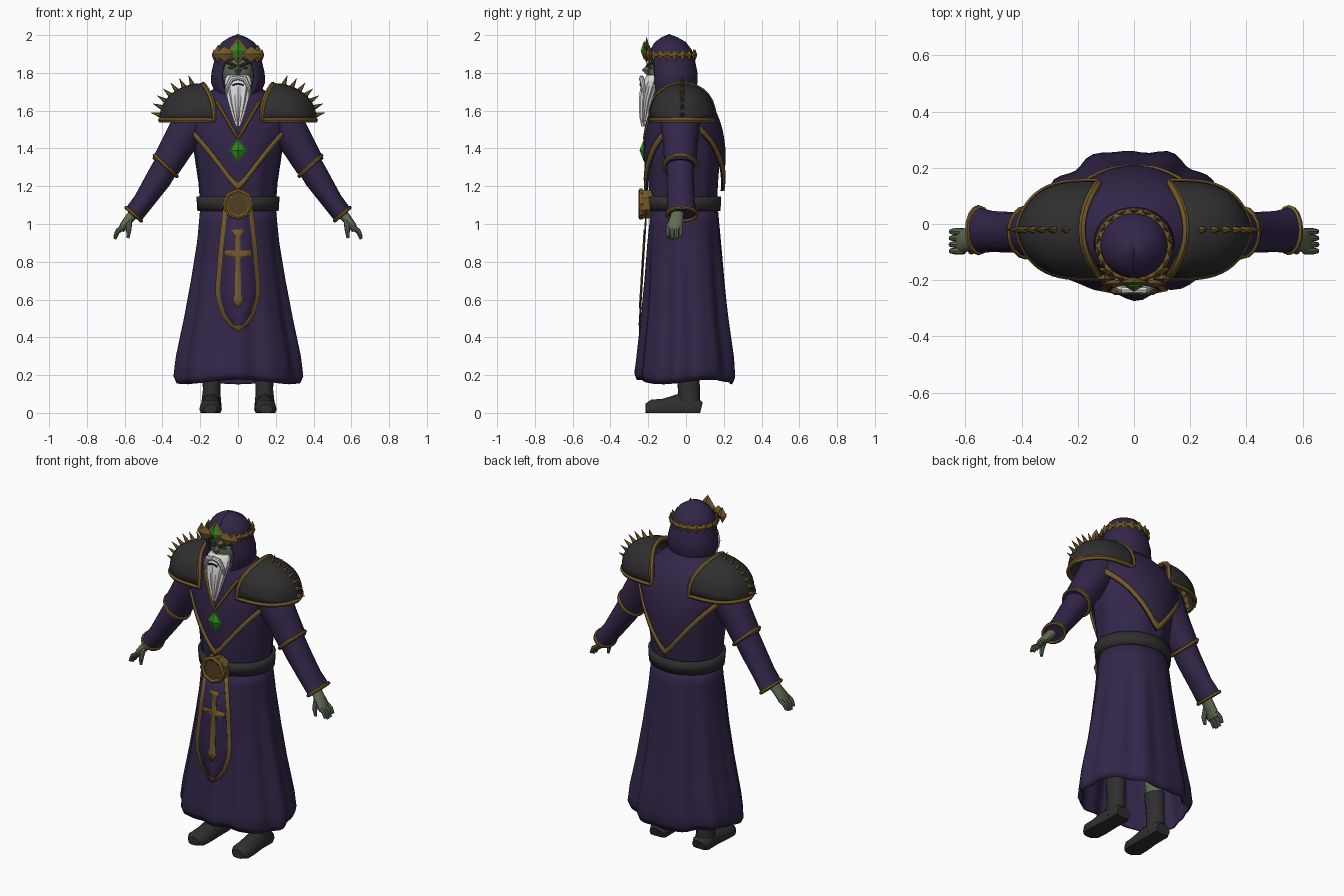
import bpy, bmesh, math
from math import sin, cos, pi, asin
from mathutils import Vector

old = bpy.data.objects.get("Cube")
if old:
    bpy.data.objects.remove(old, do_unlink=True)

MADE = []


def material(name, r, g, b):
    m = bpy.data.materials.new(name)
    m.use_nodes = True
    m.diffuse_color = (r, g, b, 1)
    node = m.node_tree.nodes["Principled BSDF"]
    node.inputs["Base Color"].default_value = (r, g, b, 1)
    node.inputs["Roughness"].default_value = 0.8
    return m


PURPLE = material("purple cloth", .032, .019, .066)
GOLD = material("gold", .17, .1, .022)
DARK_GOLD = material("dark gold", .08, .05, .016)
LEATHER = material("black leather", .028, .028, .028)
SKIN = material("green skin", .115, .15, .085)
DARK_SKIN = material("dark green skin", .03, .045, .02)
WHITE = material("white hair", .7, .7, .7)
GEM = material("green gem", .03, .27, .015)
DARK_GEM = material("dark green gem", .012, .1, .008)


def lin(a, b, n):
    return [a + (b - a) * i / n for i in range(n + 1)]


def interp(prof, z):
    """Linear lookup in rows (z, values...) ordered from low z to high z."""
    z = min(max(z, prof[0][0]), prof[-1][0])
    for lo, hi in zip(prof, prof[1:]):
        if z <= hi[0]:
            t = (z - lo[0]) / (hi[0] - lo[0])
            return [p + (q - p) * t for p, q in zip(lo[1:], hi[1:])]


def shell(prof, a, z, off=0.0):
    """Point on an oval body; angle 0 faces the front."""
    rx, yf, yb = interp(prof, z)
    return Vector(((rx + off) * sin(a), (yf + yb) / 2 - ((yb - yf) / 2 + off) * cos(a), z))


def finish(name, bm, mat, thick=0.0):
    bmesh.ops.recalc_face_normals(bm, faces=bm.faces)
    me = bpy.data.meshes.new(name)
    bm.to_mesh(me)
    bm.free()
    me.materials.append(mat)
    ob = bpy.data.objects.new(name, me)
    bpy.context.collection.objects.link(ob)
    if thick:
        mod = ob.modifiers.new("thickness", 'SOLIDIFY')
        mod.thickness, mod.offset = thick, 0
    MADE.append(ob)
    return ob


def patch(name, f, us, vs, mat, thick=0.0, wrap=False, caps=False):
    bm = bmesh.new()
    rows = [[bm.verts.new(f(u, v)) for u in us] for v in vs]
    n = len(us)
    for r0, r1 in zip(rows, rows[1:]):
        for i in range(n if wrap else n - 1):
            j = (i + 1) % n
            bm.faces.new((r0[i], r0[j], r1[j], r1[i]))
    if caps:
        bm.faces.new(rows[0])
        bm.faces.new(rows[-1])
    return finish(name, bm, mat, thick)


def circle(n):
    return [2 * pi * i / n for i in range(n)]


def tube(name, pts, mat, side=(0, 1, 0), n=12):
    """Oval loft through (x, y, z, radius across, radius along side)."""
    c = [Vector(p[:3]) for p in pts]
    side = Vector(side)

    def f(a, i):
        t = (c[min(i + 1, len(c) - 1)] - c[max(i - 1, 0)]).normalized()
        w = t.cross(side).normalized()
        p = c[i] + w * pts[i][3] * cos(a) + side * pts[i][4] * sin(a)
        p.z = max(p.z, 0)
        return p
    return patch(name, f, circle(n), range(len(pts)), mat, wrap=True, caps=True)


def cord(name, pts, r, mat, closed=False):
    cu = bpy.data.curves.new(name, 'CURVE')
    cu.dimensions, cu.bevel_depth, cu.bevel_resolution = '3D', r, 1
    sp = cu.splines.new('POLY')
    sp.points.add(len(pts) - 1)
    for p, q in zip(sp.points, pts):
        p.co = (*q, 1)
    sp.use_cyclic_u, cu.use_fill_caps = closed, True
    tmp = bpy.data.objects.new(name, cu)
    bm = bmesh.new()
    bm.from_mesh(bpy.data.meshes.new_from_object(tmp))
    bpy.data.objects.remove(tmp)
    return finish(name, bm, mat)


def diamond(name, c, w, h, d, mat, turn=0.0):
    bm = bmesh.new()
    ax = [Vector((cos(turn) * w, sin(turn) * w, 0)), Vector((0, 0, h)),
          Vector((-sin(turn) * d, cos(turn) * d, 0))]
    for v in ax:
        bm.verts.new(Vector(c) + v)
        bm.verts.new(Vector(c) - v)
    bmesh.ops.convex_hull(bm, input=bm.verts)
    return finish(name, bm, mat)


def ball(name, c, rx, ry, rz, mat):
    bm = bmesh.new()
    bmesh.ops.create_uvsphere(bm, u_segments=16, v_segments=10, radius=1)
    for v in bm.verts:
        v.co = Vector((v.co.x * rx, v.co.y * ry, v.co.z * rz)) + Vector(c)
    return finish(name, bm, mat)


# Skirt with folds growing toward an open hem
SKIRT = [(.165, .322, -.25, .25), (.2, .338, -.262, .265), (.3, .325, -.25, .258), (.5, .282, -.228, .228),
         (.7, .246, -.211, .205), (.9, .215, -.198, .185), (1.1, .195, -.18, .163)]


def skirt(a, z):
    k = min(1, (1.1 - z) / .6)
    p = shell(SKIRT, a, z, k * (.009 * cos(9 * a) + .006 * sin(14 * a + 1)) - .006 * k)
    p.z += .012 * cos(3 * a) * (z < .25)
    return p


patch("robe_skirt", skirt, circle(72), [.165, .2, .25, .3, .4, .5, .6, .7, .8, .9, 1, 1.1], PURPLE, .008, wrap=True)

# Torso, belt and buckle
TORSO = [(1.05, .195, -.18, .163), (1.2, .205, -.195, .17), (1.4, .235, -.2, .185), (1.56, .25, -.17, .15)]
patch("robe_torso", lambda a, z: shell(TORSO, a, z, .004 * cos(11 * a)), circle(44),
      lin(1.05, 1.56, 6), PURPLE, wrap=True, caps=True)
patch("belt", lambda a, z: shell(TORSO, a, z, .01), circle(32), [1.07, 1.145], LEATHER, .018, wrap=True)
for nm, r, y0, y1, mat in (("buckle", .082, -.18, -.235, GOLD), ("buckle_center", .055, -.2, -.24, DARK_GOLD)):
    patch(nm, lambda a, y: Vector((r * cos(a + pi / 8), y, 1.105 + r * sin(a + pi / 8))),
          circle(8), [y0, y1], mat, wrap=True, caps=True)
cord("buckle_rim", [(.07 * cos(a), -.238, 1.105 + .07 * sin(a)) for a in circle(8)], .014, GOLD, True)

# Shoulder mantle pointed at front and back, with a gold edge
MANTLE = [(1.17, .208, -.205, .188), (1.3, .226, -.215, .203), (1.42, .25, -.217, .203), (1.52, .278, -.203, .185),
          (1.62, .25, -.18, .145), (1.68, .17, -.165, .095), (1.73, .1, -.14, .04)]


def edge(a):
    return 1.175 + .34 * abs(sin(a)) ** 1.2


patch("mantle", lambda a, t: shell(MANTLE, a, edge(a) + (1.73 - edge(a)) * t), circle(48), lin(0, 1, 12),
      PURPLE, .01, wrap=True)
patch("mantle_trim", lambda a, t: shell(MANTLE, a, edge(a) + .04 * t, .008), circle(48), [0, .5, 1],
      GOLD, .014, wrap=True)


def on_chest(x, z):
    return shell(MANTLE, asin(x / interp(MANTLE, z)[0]), z, .006)


cord("collar_trim", [on_chest(x, 1.455 + 1.75 * abs(x)) for x in lin(-.11, .11, 12)], .01, GOLD)
diamond("chest_gem_rim", (0, -.222, 1.39), .048, .066, .012, DARK_GEM)
diamond("chest_gem", (0, -.226, 1.39), .036, .052, .02, GEM)

# Hanging tabard with border and sword emblem
BANNER = [(.43, .004), (.47, .055), (.52, .09), (.6, .116), (.66, .121), (.85, .105), (1.08, .08)]
SWORD = [(.555, .002), (.605, .03), (.615, .017), (.828, .013), (.83, .07), (.858, .07), (.86, .013),
         (.935, .014), (.945, .03), (.97, .03)]


def plate(name, prof, inset, front, mat):
    zs = [p[0] for p in prof]
    zs[0] += inset * 1.4
    patch(name, lambda u, z: Vector((u * max(interp(prof, z)[0] - inset, .003),
                                     -.208 - (1.08 - z) * .06 - front, z)), [-1, 0, 1], zs, mat, .006)


plate("tabard_border", BANNER, 0, 0, GOLD)
plate("tabard_cloth", BANNER, .024, .003, PURPLE)
plate("tabard_sword", SWORD, 0, .007, GOLD)

# Head, face and beard
ball("head", (0, -.1, 1.81), .088, .1, .12, SKIN)
diamond("nose", (0, -.2, 1.815), .018, .035, .035, SKIN)
patch("beard", lambda a, z: shell([(1.515, .006, -.232, -.215), (1.57, .028, -.243, -.2), (1.65, .052, -.246, -.18),
      (1.73, .07, -.238, -.15), (1.77, .07, -.22, -.14), (1.79, .055, -.205, -.13)], a, z,
      .004 * cos(10 * a) * (z < 1.76)), circle(40), lin(1.515, 1.79, 12), WHITE, wrap=True, caps=True)
cord("mouth", [(x, -.241, 1.742 - 9 * x * x) for x in lin(-.03, .03, 6)], .005, DARK_SKIN)
for s, nm in ((1, "left_"), (-1, "right_")):
    tube(nm + "moustache", [(0, -.235, 1.775, .012, .012), (s * .035, -.235, 1.768, .016, .014),
                            (s * .06, -.225, 1.72, .01, .01), (s * .062, -.22, 1.68, .003, .003)], WHITE, n=8)
    ball(nm + "eye", (s * .034, -.188, 1.828), .018, .01, .008, DARK_SKIN)
    cord(nm + "brow", [(s * .012, -.205, 1.838), (s * .04, -.195, 1.85), (s * .066, -.17, 1.855)], .008, DARK_SKIN)

# Hood with a face opening
HOOD = [(1.65, .085, -.165, .02), (1.7, .122, -.18, .045), (1.75, .143, -.19, .06), (1.8, .14, -.195, .06),
        (1.87, .124, -.195, .046), (1.92, .115, -.19, .03), (1.96, .085, -.165, 0), (1.985, .045, -.13, -.045),
        (2, .004, -.095, -.085)]
GAP = [(1.65, .5), (1.7, .6), (1.8, .66), (1.85, .58), (1.88, .02), (2, 0)]


def hood(u, z):
    g = interp(GAP, z)[0]
    return shell(HOOD, g + (2 * pi - 2 * g) * u, z, -.004)


patch("hood", hood, lin(0, 1, 32), [1.65, 1.7, 1.75, 1.8, 1.85, 1.88, 1.92, 1.96, 1.985, 2], PURPLE, .01)

# Crown band of diamonds with a jewelled front
cord("crown_band", [shell(HOOD, a, 1.895, .006) for a in circle(32)], .011, GOLD, True)
for i, a in enumerate(circle(18)):
    diamond(f"crown_diamond_{i}", shell(HOOD, a, 1.895, .01), .024, .032, .012, GOLD, a)
diamond("crown_front", (0, -.208, 1.918), .056, .072, .02, GOLD)
diamond("crown_gem", (0, -.222, 1.918), .034, .053, .018, GEM)
for s, nm in ((1, "left"), (-1, "right")):
    diamond(nm + "_crown_wing", (s * .07, -.212, 1.9), .055, .042, .015, GOLD)
    diamond(nm + "_crown_leaf", (s * .105, -.195, 1.9), .03, .05, .018, GOLD)


# Domed shoulder pad surface: u runs outward, v runs front to back
def pad(s, u, v):
    p, t = u * pi / 2, v * pi / 2
    w = max(0, 1 - sin(p) ** 3.5) ** .5
    return Vector((s * (.185 + .225 * sin(p) - .06 * sin(t) ** 2 * (1 - u)), -.02 + .168 * sin(t) * w,
                   1.55 + .19 * cos(p) ** .9 * abs(cos(t)) ** .8 if u < 1 else 1.55))


def ring(c, axis, ra, rb, n=16):
    w = Vector(axis).normalized().cross(Vector((0, 1, 0)))
    return [Vector(c) + w * ra * cos(a) + Vector((0, rb * sin(a), 0)) for a in circle(n)]


for s, nm in ((1, "left_"), (-1, "right_")):
    patch(nm + "shoulder_pad", lambda u, v: pad(s, u, v), lin(0, 1, 12), lin(-1, 1, 16), LEATHER, .012)
    rim = [pad(s, 0, v) for v in lin(-1, 1, 14)] + [pad(s, u, 1) for u in lin(.08, 1, 14)] + \
          [pad(s, u, -1) for u in lin(.95, .08, 13)]
    cord(nm + "pad_trim", rim, .014, GOLD, True)
    for i, u in enumerate(lin(.16, .93, 6)):
        base = pad(s, u, 0)
        out = Vector((s * (.25 + u * .8), 0, 1.1 - u * .9)).normalized()
        tip = base + out * .055
        tube(f"{nm}pad_spike_{i}", [(*(base - out * .01), .017, .017), (*tip, .001, .001)], GOLD, n=6)

    # Sleeves and their trims
    tube(nm + "upper_sleeve", [(s * .17, -.03, 1.6, .09, .1), (s * .25, -.03, 1.525, .105, .105),
         (s * .32, -.03, 1.415, .088, .09), (s * .385, -.03, 1.305, .08, .085)], PURPLE, n=16)
    cord(nm + "elbow_trim", ring((s * .383, -.03, 1.308), (s * .7, 0, -.75), .08, .086), .011, GOLD, True)
    tube(nm + "lower_sleeve", [(s * .35, -.03, 1.36, .07, .075), (s * .42, -.03, 1.24, .068, .072),
         (s * .5, -.027, 1.12, .055, .073), (s * .552, -.022, 1.052, .053, .08)], PURPLE, n=16)
    cord(nm + "wrist_trim", ring((s * .552, -.022, 1.052), (s * .65, 0, -.75), .053, .08), .01, GOLD, True)

    # Hands
    tube(nm + "palm", [(s * .53, -.04, 1.08, .028, .035), (s * .57, -.05, 1.035, .026, .036),
         (s * .605, -.06, .99, .022, .044), (s * .62, -.062, .965, .016, .042)], SKIN)
    for i in range(4):
        y, k = -.096 + i * .023, .012 * abs(i - 1.4)
        tube(f"{nm}finger_{i}", [(s * .605, y, .985, .013, .012), (s * .638, y, .955 + k / 2, .012, .012),
             (s * .652, y, .915 + k, .008, .009)], SKIN, n=8)
    tube(nm + "thumb", [(s * .575, -.075, 1.02, .016, .016), (s * .578, -.095, .97, .014, .014),
         (s * .583, -.092, .925, .008, .008)], SKIN, n=8)

    # Legs and boots
    tube(nm + "leg", [(s * .135, .01, .22, .045, .05), (s * .13, .01, .6, .06, .065)], SKIN)
    tube(nm + "boot_shaft", [(s * .142, .015, .02, .056, .062), (s * .14, .015, .12, .046, .058),
         (s * .137, .01, .27, .054, .062)], LEATHER)
    tube(nm + "boot_foot", [(s * .142, .08, .02, .035, .045), (s * .142, .06, .025, .055, .055),
         (s * .142, -.04, .025, .075, .054), (s * .145, -.12, .02, .055, .06),
         (s * .147, -.185, .02, .05, .058), (s * .147, -.215, .02, .028, .035)], LEATHER, side=(1, 0, 0))

# Smooth shading that keeps hard edges
bpy.ops.object.select_all(action='DESELECT')
for ob in MADE:
    if "diamond" not in ob.name and "gem" not in ob.name and "crown_" not in ob.name:
        ob.select_set(True)
        bpy.context.view_layer.objects.active = ob
bpy.ops.object.shade_smooth_by_angle(angle=math.radians(40))
